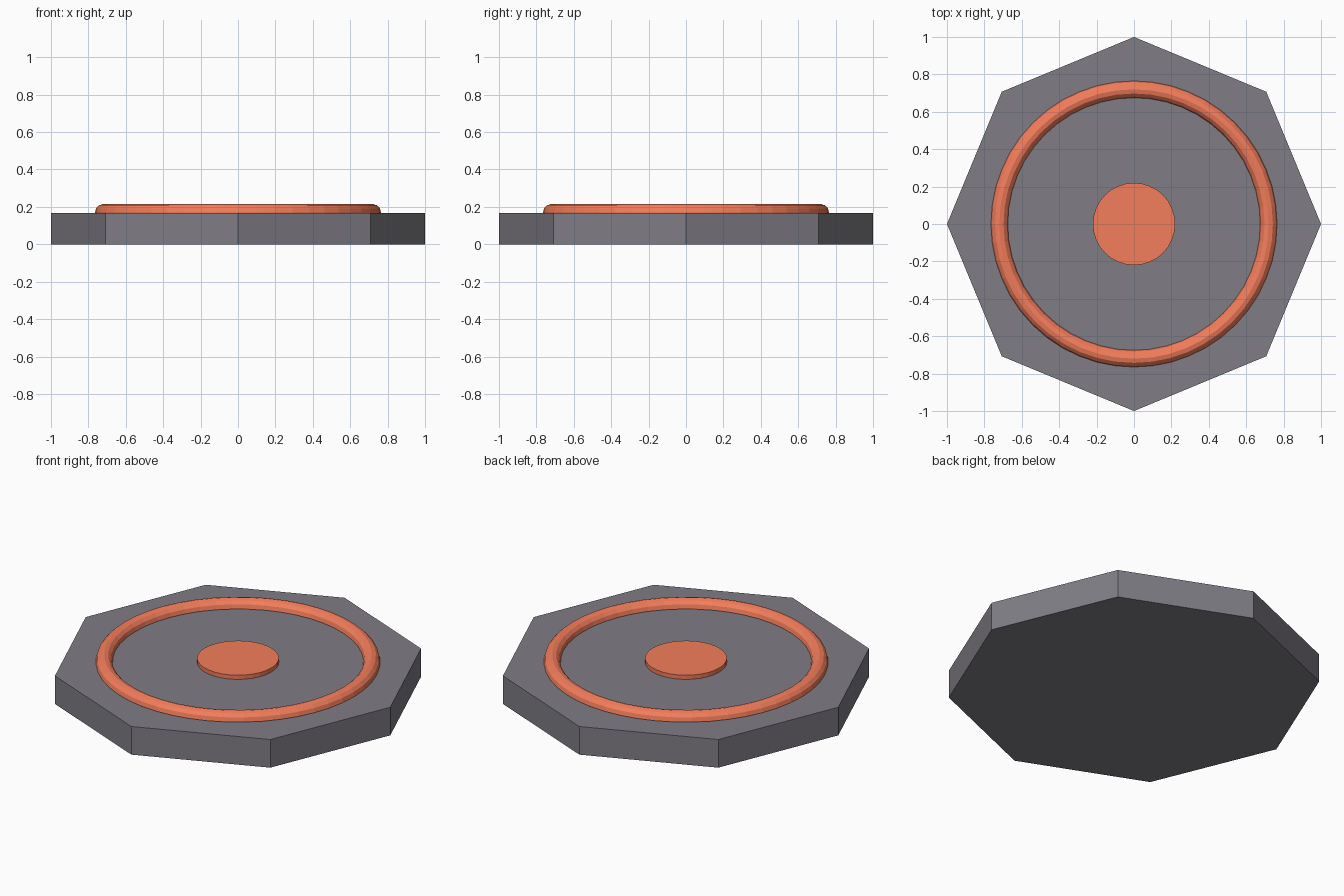
import bpy

if "Cube" in bpy.data.objects:
    bpy.data.objects.remove(bpy.data.objects["Cube"])

BASE_H = 0.167


def material(name, rgb):
    mat = bpy.data.materials.new(name)
    mat.diffuse_color = (*rgb, 1.0)
    mat.use_nodes = True
    mat.node_tree.nodes["Principled BSDF"].inputs["Base Color"].default_value = mat.diffuse_color
    return mat


orange = material("orange", (0.9, 0.205, 0.105))
slate = material("slate", (0.215, 0.205, 0.235))


def prism(name, sides, radius, z0, z1, mat):
    bpy.ops.mesh.primitive_cylinder_add(
        vertices=sides, radius=radius, depth=z1 - z0,
        location=(0, 0, (z0 + z1) / 2))
    obj = bpy.context.object
    obj.name = name
    obj.data.materials.append(mat)
    return obj


# Octagonal slab with corners on the axes
prism("base_plate", 8, 1.0, 0.0, BASE_H, slate)

# Raised ring, half sunk into the slab
bpy.ops.mesh.primitive_torus_add(
    major_radius=0.72, minor_radius=0.045, major_segments=48,
    minor_segments=12, location=(0, 0, 0.17))
ring = bpy.context.object
ring.name = "raised_ring"
ring.data.materials.append(orange)

# Low centre disc
prism("centre_disc", 32, 0.22, BASE_H - 0.03, BASE_H + 0.025, orange)
